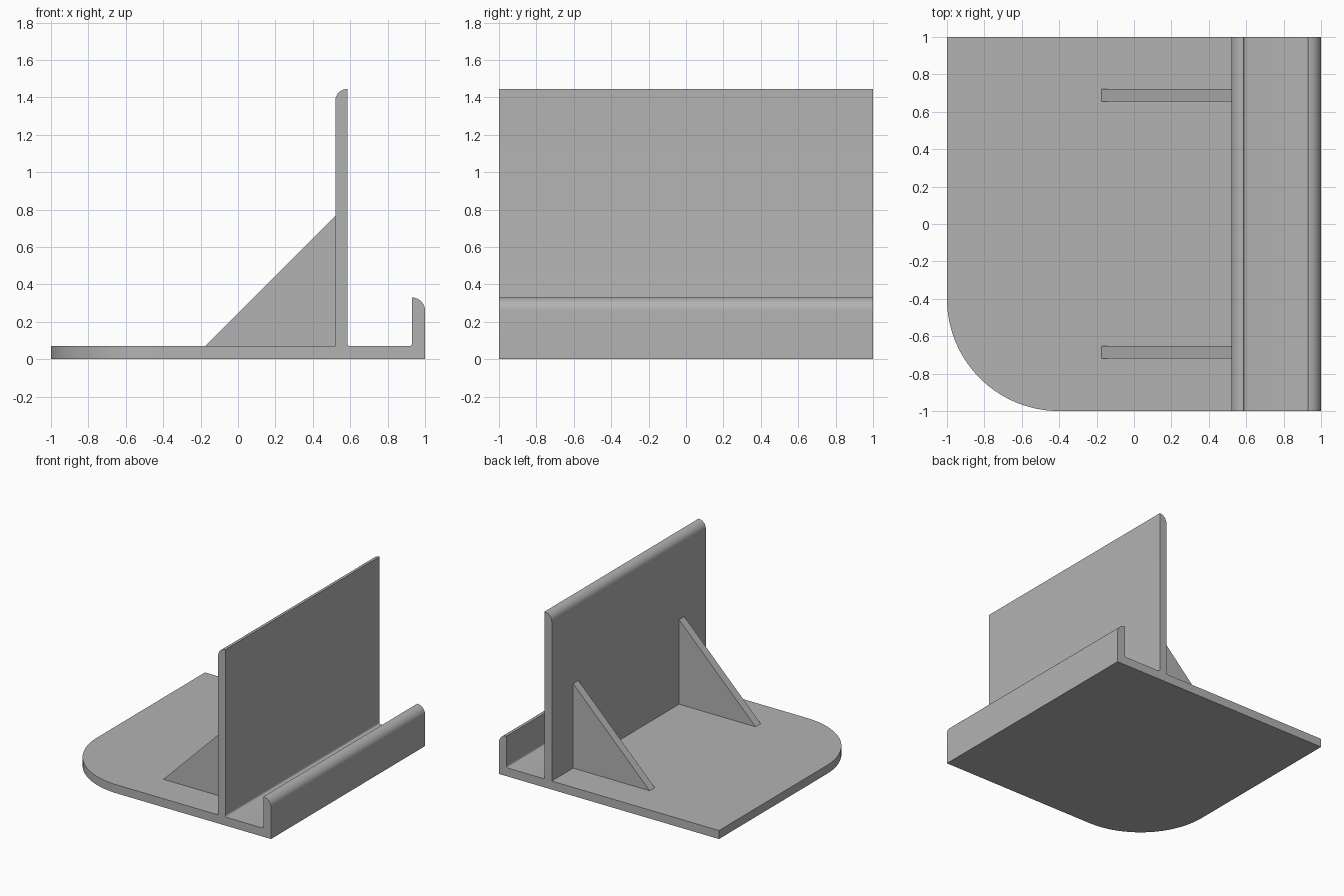
import bpy
import bmesh
from math import sin, cos, radians
from mathutils import Vector

if "Cube" in bpy.data.objects:
    bpy.data.objects.remove(bpy.data.objects["Cube"], do_unlink=True)

GREY = (0.45, 0.45, 0.45, 1)
grey = bpy.data.materials.new("plain grey")
grey.use_nodes = True
grey.diffuse_color = GREY
grey.node_tree.nodes["Principled BSDF"].inputs["Base Color"].default_value = GREY


def arc(cx, cy, r, start, end, steps):
    """Points along a circular arc, angles in degrees."""
    angles = [radians(start + (end - start) * i / steps) for i in range(steps + 1)]
    return [(cx + r * cos(a), cy + r * sin(a)) for a in angles]


def prism(name, points, direction):
    """Extrude a closed 3D outline along a vector."""
    bm = bmesh.new()
    face = bm.faces.new([bm.verts.new(p) for p in points])
    swept = bmesh.ops.extrude_face_region(bm, geom=[face], use_keep_orig=True)
    moved = [v for v in swept["geom"] if isinstance(v, bmesh.types.BMVert)]
    bmesh.ops.translate(bm, verts=moved, vec=Vector(direction))
    bmesh.ops.recalc_face_normals(bm, faces=bm.faces)
    mesh = bpy.data.meshes.new(name)
    bm.to_mesh(mesh)
    bm.free()
    mesh.materials.append(grey)
    obj = bpy.data.objects.new(name, mesh)
    bpy.context.collection.objects.link(obj)
    return obj


def activate(obj):
    bpy.ops.object.select_all(action="DESELECT")
    obj.select_set(True)
    bpy.context.view_layer.objects.active = obj


# Main section: base plate, tall back rest and short front lip
FLOOR, WALL, WALL_BACK, LIP = 0.07, 0.52, 0.585, 0.93
WALL_TOP, LIP_TOP, FILLET = 1.445, 0.33, 0.015
section = [(-1, 0), (1, 0)]
section += arc(LIP, LIP_TOP - 0.07, 0.07, 0, 90, 12)
section += arc(LIP - FILLET, FLOOR + FILLET, FILLET, 0, -90, 5)
section += arc(WALL_BACK + FILLET, FLOOR + FILLET, FILLET, 270, 180, 5)
section += [(WALL_BACK, WALL_TOP)]
section += arc(WALL_BACK, WALL_TOP - 0.065, 0.065, 90, 180, 12)
section += [(WALL, FLOOR), (-1, FLOOR)]
stand = prism("stand_body", [(x, -1, z) for x, z in section], (0, 2, 0))

# Large rounded corner cut from the base plate
R = 0.6
corner = [(-1.1, -1.1), (R - 1, -1.1)] + arc(R - 1, R - 1, R, 270, 180, 32) + [(-1.1, R - 1)]
cutter = prism("corner_cutter", [(x, y, -0.1) for x, y in corner], (0, 0, 0.3))
cutter.hide_render = True
cut = stand.modifiers.new("rounded corner", "BOOLEAN")
cut.operation = "DIFFERENCE"
cut.solver = "EXACT"
cut.object = cutter
activate(stand)
bpy.ops.object.modifier_apply(modifier=cut.name)
bpy.data.objects.remove(cutter, do_unlink=True)
bpy.ops.object.shade_smooth_by_angle(angle=radians(30))

# Triangular braces behind the back rest
brace = [(-0.175, FLOOR), (WALL, FLOOR), (WALL, 0.765)]
for name, y in (("front_brace", -0.72), ("rear_brace", 0.655)):
    prism(name, [(x, y, z) for x, z in brace], (0, 0.067, 0))
